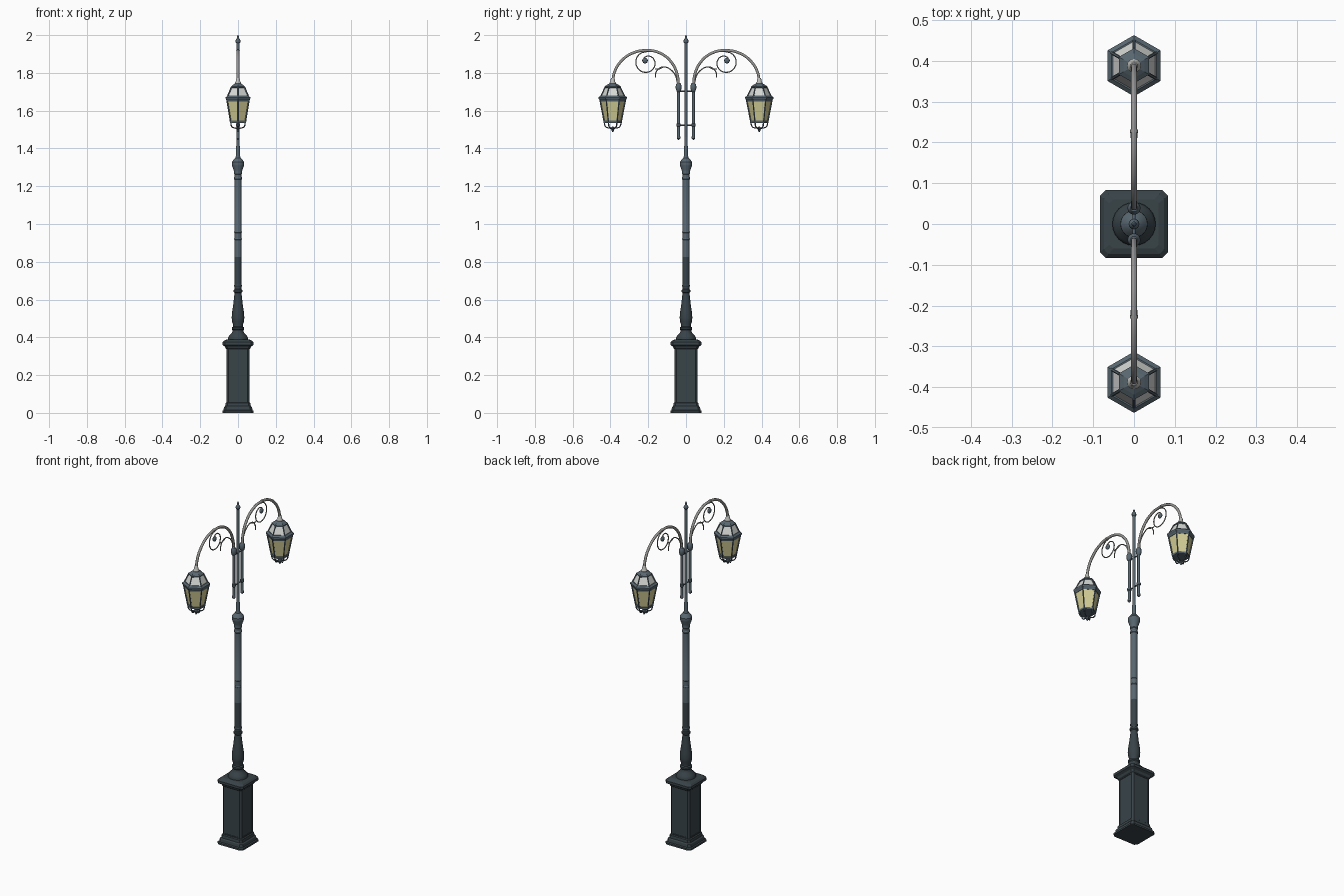
import bpy, bmesh, math
from mathutils import Vector

if "Cube" in bpy.data.objects:
    bpy.data.objects.remove(bpy.data.objects["Cube"])


def mat(name, rgb):
    m = bpy.data.materials.new(name)
    m.diffuse_color = (*rgb, 1)
    m.use_nodes = True
    m.node_tree.nodes["Principled BSDF"].inputs["Base Color"].default_value = m.diffuse_color
    return m


DARK = mat("dark iron", (0.040, 0.056, 0.064))
SLATE = mat("slate iron", (0.098, 0.135, 0.160))
GREY = mat("grey arm metal", (0.30, 0.295, 0.285))
LIGHT = mat("light neck metal", (0.50, 0.50, 0.48))
GLASS = mat("yellow glass", (0.66, 0.62, 0.31))
PALE = mat("pale roof glass", (0.68, 0.70, 0.68))


def finish(name, bm, material, smooth=None):
    bmesh.ops.recalc_face_normals(bm, faces=bm.faces)
    me = bpy.data.meshes.new(name)
    bm.to_mesh(me)
    bm.free()
    me.materials.append(material)
    ob = bpy.data.objects.new(name, me)
    bpy.context.collection.objects.link(ob)
    if smooth:
        bpy.ops.object.select_all(action='DESELECT')
        ob.select_set(True)
        bpy.context.view_layer.objects.active = ob
        bpy.ops.object.shade_smooth_by_angle(angle=math.radians(smooth))
    return ob


def polygon(r, n, turn=0):
    return [(r * math.cos(turn + 2 * math.pi * i / n), r * math.sin(turn + 2 * math.pi * i / n)) for i in range(n)]


def cut_square(h):
    c = h * 0.84
    return [(h, -c), (h, c), (c, h), (-c, h), (-h, c), (-h, -c), (-c, -h), (c, -h)]


def loft(bm, sections, y=0, caps=True):
    """Skin a stack of (outline, z) sections."""
    rings = [[bm.verts.new((px, py + y, z)) for px, py in pts] for pts, z in sections]
    for a, b in zip(rings, rings[1:]):
        for i in range(len(a)):
            j = (i + 1) % len(a)
            bm.faces.new((a[i], a[j], b[j], b[i]))
    if caps:
        bm.faces.new(rings[0][::-1])
        bm.faces.new(rings[-1])


def turned(name, profile, material, y=0, n=24, turn=0, smooth=28):
    bm = bmesh.new()
    loft(bm, [(polygon(r, n, turn), z) for r, z in profile], y)
    return finish(name, bm, material, smooth)


def tubes(name, paths, r, material, spline='BEZIER', res=3):
    """Round rods along one or more paths, converted to a mesh."""
    cu = bpy.data.curves.new(name, 'CURVE')
    cu.dimensions = '3D'
    cu.bevel_depth, cu.bevel_resolution, cu.use_fill_caps = r, res, True
    cu.resolution_u = 6
    for path in paths:
        sp = cu.splines.new(spline)
        pts = sp.bezier_points if spline == 'BEZIER' else sp.points
        pts.add(len(path) - 1)
        for p, co in zip(pts, path):
            if spline == 'BEZIER':
                p.co = co
                p.handle_left_type = p.handle_right_type = 'AUTO'
            else:
                p.co = (*co, 1)
    tmp = bpy.data.objects.new(name + "_curve", cu)
    bpy.context.collection.objects.link(tmp)
    dg = bpy.context.evaluated_depsgraph_get()
    bm = bmesh.new()
    bm.from_mesh(bpy.data.meshes.new_from_object(tmp.evaluated_get(dg)))
    bpy.data.objects.remove(tmp)
    return finish(name, bm, material, 50)


# Square pedestal with cut corners and sunk side panels
bm = bmesh.new()
loft(bm, [(cut_square(h), z) for h, z in
          [(.083, 0), (.083, .010), (.077, .014), (.074, .03), (.068, .036), (.066, .052), (.061, .056), (.061, .338),
           (.066, .343), (.070, .352), (.083, .360), (.083, .374), (.074, .383), (.06, .388)]])
sides = [f for f in bm.faces if f.calc_area() > .02 and abs(f.calc_center_median().z - .197) < .01]
bmesh.ops.recalc_face_normals(bm, faces=bm.faces)
bmesh.ops.inset_individual(bm, faces=sides, thickness=.008, depth=0)
bmesh.ops.inset_individual(bm, faces=sides, thickness=.001, depth=-.002)
finish("pedestal", bm, DARK)

# Turned column: dark lower part, lighter shaft and capital
turned("column_foot", [(.053, .385), (.053, .395), (.047, .408), (.035, .42), (.029, .432), (.029, .438),
                       (.033, .443), (.033, .452), (.026, .457), (.026, .468), (.032, .484), (.0335, .505),
                       (.031, .535), (.025, .575), (.020, .62), (.018, .636), (.023, .641), (.023, .651),
                       (.0185, .655), (.0185, .668), (.021, .672), (.021, .676), (.0185, .68), (.0185, .825)], DARK)
turned("column_shaft", [(.0185, .825), (.0185, .916), (.020, .918), (.020, .922), (.018, .925), (.018, .953),
                        (.020, .955), (.020, .959), (.0185, .962), (.0185, 1.235), (.021, 1.238), (.021, 1.246),
                        (.0185, 1.25), (.0185, 1.262), (.022, 1.266), (.022, 1.28), (.024, 1.288), (.032, 1.310),
                        (.033, 1.314), (.033, 1.328), (.028, 1.334), (.021, 1.344), (.013, 1.35), (.011, 1.365),
                        (.011, 1.40), (.009, 1.415), (.009, 1.45), (.008, 1.46)], SLATE)
turned("centre_pole", [(.008, 1.45), (.008, 1.957), (.012, 1.962), (.013, 1.97), (.010, 1.978),
                       (.006, 1.983), (.006, 1.99), (.002, 2.0)], SLATE, n=16)

CAP = 1.75   # top of lantern cap
for s, side in ((1, "back"), (-1, "front")):
    def P(pts):
        return [(0, s * y, z) for y, z in pts]

    # Side strut with ball ends, and cross bars to the pole
    turned(side + "_strut", [(.003, 1.446), (.009, 1.452), (.009, 1.46), (.008, 1.466), (.008, 1.515),
                             (.011, 1.518), (.011, 1.53), (.008, 1.533), (.008, 1.7), (.011, 1.704),
                             (.015, 1.715), (.016, 1.728), (.013, 1.74), (.009, 1.746)], SLATE, s * .039, 16)
    tubes(side + "_cross_bars", [P([(0, z), (.039, z)]) for z in (1.522, 1.702)], .004, SLATE, 'POLY')

    # Swan-neck arm and its collar
    tubes(side + "_arm", [P([(.04, 1.735), (.046, 1.79), (.08, 1.86), (.14, 1.906), (.213, 1.919), (.285, 1.904),
                             (.345, 1.860), (.38, 1.8), (.388, CAP - .005)])], .0075, GREY)
    tubes(side + "_arm_collar", [P([(.223, 1.918), (.231, 1.917)])], .0098, GREY, 'POLY')

    # Scrollwork below the arm
    spiral = []
    for i in range(15):
        t = i / 14
        a = math.pi / 2 - t * math.radians(400)
        r = .056 - .034 * t ** 3
        spiral.append((.21 + r * math.cos(a), 1.856 + r * math.sin(a)))
    tubes(side + "_scrolls", [P(spiral + [(.217, 1.865)]),
                              P([(.046, 1.75), (.058, 1.79), (.085, 1.82), (.118, 1.832), (.145, 1.822),
                                 (.160, 1.80), (.162, 1.775)]),
                              P([(.118, 1.832), (.140, 1.822), (.165, 1.820)])], .003, GREY, res=2)
    bm = bmesh.new()
    bmesh.ops.create_uvsphere(bm, u_segments=12, v_segments=8, radius=.015)
    for v in bm.verts:
        v.co = Vector((v.co.x * .6, v.co.y + s * .217, v.co.z + 1.865))
    finish(side + "_scroll_button", bm, SLATE, 60)

    # Six-sided lantern
    y, T = s * .388, math.pi / 2

    def hexa(part, profile, material):
        return turned(side + "_lantern_" + part, profile, material, y, 6, T, None)

    def ribs(part, profile, r):
        cols = [polygon(q, 6, T) for q, z in profile]
        paths = [[(c[i][0], c[i][1] + y, z) for c, (q, z) in zip(cols, profile)] for i in range(6)]
        tubes(side + "_lantern_" + part, paths, r, SLATE, 'POLY', 1)

    hexa("glass", [(.043, 1.545), (.066, 1.66)], GLASS)
    hexa("floor_rim", [(.040, 1.534), (.048, 1.536), (.048, 1.547), (.043, 1.549)], SLATE)
    hexa("eave", [(.066, 1.648), (.069, 1.656), (.075, 1.664), (.075, 1.671), (.064, 1.680)], SLATE)
    hexa("roof_glass", [(.061, 1.678), (.038, 1.725)], PALE)
    hexa("crown", [(.038, 1.719), (.043, 1.722), (.043, 1.728), (.030, 1.737), (.016, 1.745)], SLATE)
    ribs("side_bars", [(.045, 1.54), (.068, 1.66)], .004)
    ribs("roof_bars", [(.063, 1.676), (.040, 1.724)], .004)
    ribs("basket", [(.044, 1.54), (.042, 1.522), (.034, 1.511), (.006, 1.506)], .0035)
    turned(side + "_lantern_drop", [(.002, 1.487), (.006, 1.493), (.006, 1.498), (.010, 1.503), (.010, 1.51),
                                    (.004, 1.515)], SLATE, y, 12)
    turned(side + "_lantern_neck", [(.017, 1.74), (.017, 1.748), (.012, 1.755), (.010, 1.77), (.0075, 1.774)],
           LIGHT, y, 16)
